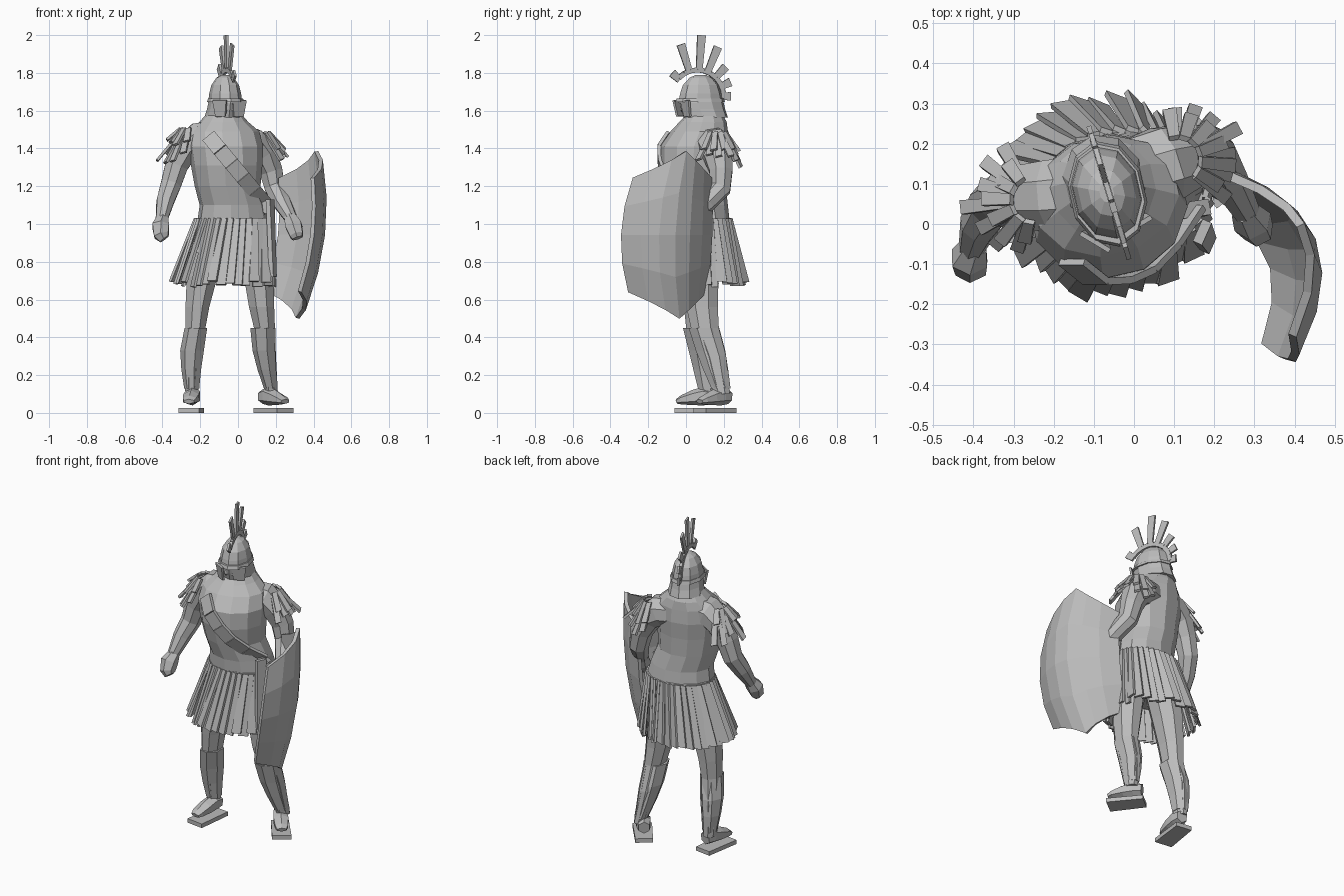
import bpy, bmesh, math, random
from mathutils import Vector as V
from mathutils.bvhtree import BVHTree

random.seed(4)
cube = bpy.data.objects.get("Cube")
if cube:
    bpy.data.objects.remove(cube)

grey = bpy.data.materials.new("stone grey")
grey.use_nodes = True
grey.diffuse_color = (0.5, 0.5, 0.5, 1)
grey.node_tree.nodes["Principled BSDF"].inputs["Base Color"].default_value = (0.5, 0.5, 0.5, 1)


def finish(name, bm):
    bmesh.ops.recalc_face_normals(bm, faces=bm.faces)
    mesh = bpy.data.meshes.new(name)
    bm.to_mesh(mesh)
    bm.free()
    mesh.materials.append(grey)
    obj = bpy.data.objects.new(name, mesh)
    bpy.context.collection.objects.link(obj)
    return obj


def loft(name, rings, n=8, rot=0, ref=None):
    """Skin rings (x, y, z, rx, ry); flat rings, or square to the path if ref is given."""
    bm = bmesh.new()
    pts = [V(r[:3]) for r in rings]
    loops = []
    for i, r in enumerate(rings):
        side = V((math.cos(rot), math.sin(rot), 0))
        up = V((-side.y, side.x, 0))
        if ref:
            d = (pts[min(i + 1, len(pts) - 1)] - pts[max(i - 1, 0)]).normalized()
            side = d.cross(V(ref)).normalized()
            up = side.cross(d)
        angles = [math.tau * (k + 0.5) / n for k in range(n)]
        loops.append([bm.verts.new(pts[i] + side * r[3] * math.cos(a) + up * r[4] * math.sin(a))
                      for a in angles])
    for a, b in zip(loops, loops[1:]):
        for k in range(n):
            bm.faces.new((a[k], a[(k + 1) % n], b[(k + 1) % n], b[k]))
    bm.faces.new(loops[0])
    bm.faces.new(loops[-1])
    return finish(name, bm)


def strip(bm, a, b, w0, w1, side, t):
    """Add a tapered slat from a to b."""
    a, b, side = V(a), V(b), V(side).normalized()
    nrm = (b - a).cross(side).normalized() * t / 2
    ends = [[bm.verts.new(p + side * w / 2 * s + nrm * q)
             for s, q in ((-1, -1), (1, -1), (1, 1), (-1, 1))] for p, w in ((a, w0), (b, w1))]
    bm.faces.new(ends[0])
    bm.faces.new(ends[1])
    for k in range(4):
        j = (k + 1) % 4
        bm.faces.new((ends[0][k], ends[0][j], ends[1][j], ends[1][k]))


# Torso and neck
turn = math.radians(13)
torso = loft("torso", [
    (-.02, .08, 1.0, .2, .15), (-.025, .07, 1.1, .18, .15), (-.055, .05, 1.2, .175, .16),
    (-.06, .04, 1.31, .19, .175), (-.065, .045, 1.41, .2, .18), (-.07, .07, 1.49, .185, .15),
    (-.075, .09, 1.54, .13, .125), (-.075, .1, 1.59, .085, .09)], 12, turn)
loft("neck_and_face", [(-.072, .1, 1.54, .075, .09), (-.066, .07, 1.6, .075, .1),
                       (-.066, .075, 1.68, .075, .1)], 8, turn)

# Chest strap hugging the torso, with a buckle and a scabbard
tree = BVHTree.FromPolygons([v.co for v in torso.data.vertices],
                            [p.vertices[:] for p in torso.data.polygons])
bm = bmesh.new()
path = []
for i in range(6):
    f = i / 5
    x, z = -.155 + .3 * f, 1.465 - .36 * f
    hit = tree.ray_cast(V((x, -1, z)), V((0, 1, 0)))[0]
    path.append(hit + V((0, -.012, 0)))
for a, b in zip(path, path[1:]):
    strip(bm, a, b, .08, .08, (.77, 0, .64), .018)
finish("chest_strap", bm)
bm = bmesh.new()
strip(bm, path[-1] + V((-.05, -.015, .03)), path[-1] + V((.02, -.005, -.03)), .06, .07, (.7, .2, .7), .04)
finish("strap_buckle", bm)
bm = bmesh.new()
strip(bm, (.17, -.02, 1.13), (.185, -.05, .72), .06, .045, (.4, .9, 0), .025)
finish("scabbard", bm)

# Helmet dome, brim and neck guard
loft("helmet_dome", [(-.068, .078, 1.64, .088, .122), (-.068, .078, 1.69, .083, .112),
                     (-.068, .078, 1.735, .072, .097), (-.068, .078, 1.775, .045, .06),
                     (-.068, .078, 1.79, .018, .025)], 10, turn)
loft("helmet_brim", [(-.066, .075, 1.645, .097, .135), (-.066, .075, 1.665, .09, .128)], 10, turn)
loft("helmet_guard", [(-.075, .105, 1.565, .102, .12), (-.07, .09, 1.61, .092, .12),
                      (-.066, .08, 1.655, .086, .12)], 10, turn)
bm = bmesh.new()
for s in (-1, 1):
    strip(bm, (-.045 + s * .052, -.025 + s * .02, 1.655), (-.045 + s * .047, -.012 + s * .02, 1.57),
          .085, .06, (.75, s * .45, 0), .012)
finish("cheek_plates", bm)

# Fanned crest over the helmet
back = V((-.29, .957, 0))
hub = V((-.057, .06, 1.67))


def crest_point(deg, r):
    a = math.radians(deg)
    return hub + back * r * math.cos(a) + V((0, 0, r * math.sin(a)))


bm = bmesh.new()
for deg, r in ((137, .19), (108, .295), (86, .33), (67, .29), (46, .225), (24, .2), (2, .185)):
    edge = crest_point(deg + 90, 1) - hub
    strip(bm, crest_point(deg, .135), crest_point(deg, r), .034, .046, edge, .012)
for deg in range(0, 135, 15):
    radial = crest_point(deg + 7.5, 1) - hub
    strip(bm, crest_point(deg, .146), crest_point(deg + 15, .146), .026, .026, radial, .016)
finish("helmet_crest", bm)

# Pleated skirt with an open hem
loft("skirt_lining", [(-.045, .075, .85, .22, .18), (-.02, .08, 1.03, .195, .15)], 16)
bm = bmesh.new()
count = 38
for i in range(count):
    a = math.tau * i / count
    c, s = math.cos(a), math.sin(a)
    j = random.uniform(-.02, .014)
    skew = random.uniform(.2, .7)
    tangent = V((-s + skew * c, c + skew * s, 0))
    strip(bm, (-.02 + .2 * c, .08 + .155 * s, 1.03),
          (-.068 + (.268 + j) * c, .07 + (.24 + j) * s, .685 + j), .03, .056, tangent, .014)
finish("skirt_pleats", bm)

# Arms and fists
loft("right_arm", [(-.12, .08, 1.465, .09, .1), (-.21, .07, 1.455, .088, .095), (-.28, .065, 1.4, .08, .085),
                   (-.325, .06, 1.31, .066, .07), (-.355, .05, 1.21, .058, .062),
                   (-.385, 0, 1.12, .05, .052), (-.405, -.06, 1.02, .033, .035)], 8, 0, (0, 1, 0))
loft("right_fist", [(-.4, -.055, 1.03, .035, .035), (-.41, -.085, .99, .05, .05),
                    (-.405, -.11, .94, .045, .04), (-.39, -.115, .92, .03, .025)], 6, 0, (0, 1, 0))
loft("left_arm", [(.0, .12, 1.43, .09, .1), (.08, .15, 1.42, .092, .1), (.135, .17, 1.37, .08, .085),
                  (.175, .185, 1.28, .066, .066), (.195, .18, 1.19, .057, .062),
                  (.235, .11, 1.11, .05, .05), (.28, .03, 1.03, .035, .035)], 8, 0, (0, 1, 0))
loft("left_fist", [(.275, .035, 1.04, .035, .035), (.295, .005, .99, .05, .05),
                   (.31, -.02, .94, .04, .04), (.315, -.025, .925, .03, .025)], 6, 0, (0, 1, 0))

# Shoulder flaps: a short layer over a long layer
for name, centre, mid in (("right", (-.25, .06, 1.47), 186), ("left", (.11, .16, 1.45), 28)):
    bm = bmesh.new()
    for layer, n, reach, drop in ((0, 7, .165, .11), (1, 6, .14, .055)):
        for i in range(n):
            a = math.radians(mid - 66 + 132 * i / (n - 1) + layer * 6)
            out = V((math.cos(a), math.sin(a), 0))
            r = reach + random.uniform(-.02, .015) - .025 * abs(2 * i / (n - 1) - 1)
            top = V(centre) + out * .055 + V((0, 0, .015 + .02 * layer))
            strip(bm, top, V(centre) + out * r - V((0, 0, drop + random.uniform(-.03, .04))),
                  .028, .036, (-out.y, out.x, .25), .014)
    finish(name + "_shoulder_flaps", bm)

# Legs, greaves, feet and base plates
loft("right_leg", [(-.13, .07, .95, .1, .11), (-.19, .068, .72, .088, .1), (-.215, .068, .56, .068, .085),
                   (-.225, .07, .45, .057, .075), (-.24, .095, .3, .055, .068), (-.245, .115, .1, .036, .045)])
loft("right_greave", [(-.22, .06, .45, .063, .078), (-.24, .088, .33, .066, .076),
                      (-.245, .102, .23, .055, .065), (-.243, .112, .13, .042, .05)], 7)
loft("left_leg", [(.06, .09, .95, .1, .11), (.11, .08, .72, .085, .1), (.125, .085, .56, .072, .09),
                  (.14, .1, .45, .06, .08), (.15, .15, .3, .055, .068), (.18, .19, .1, .034, .045)])
loft("left_greave", [(.135, .095, .45, .07, .083), (.14, .13, .33, .063, .08),
                     (.155, .157, .23, .052, .068), (.175, .185, .13, .038, .052)], 7)
for name, x, y, deg, half in (("right", -.245, .055, -8, .11), ("left", .185, .155, 38, .105)):
    a = math.radians(deg)
    d = V((math.sin(a), -math.cos(a), 0))
    o = V((x, y, 0))
    spine = [(-.09, .085, .035, .038), (-.04, .09, .045, .05), (.02, .08, .048, .04),
             (.08, .068, .042, .024), (.105, .06, .03, .013)]
    loft(name + "_foot", [(*(o + d * s + V((0, 0, z))), rx, ry) for s, z, rx, ry in spine],
         6, 0, (0, 0, 1))
    bm = bmesh.new()
    strip(bm, o - d * half + V((0, 0, .0125)), o + d * half + V((0, 0, .0125)), .1, .11, (-d.y, d.x, 0), .025)
    finish(name + "_base_plate", bm)

# Curved shield with pointed top and bottom
bm = bmesh.new()
cols, rows = 7, 5
grid = []
for i in range(cols):
    u = -1 + 2 * i / (cols - 1)
    line = []
    for k in range(rows):
        w = (-1 + 2 * k / (rows - 1)) * (1 - .32 * abs(u))
        bulge = .13 * (1 - u * u) - .07 * w * w
        x = .305 + .05 * w + .088 * u + bulge
        y = -.105 + .018 * w + .063 * w * w - u * (.235 - .07 * w * w) + bulge * .35
        line.append(bm.verts.new((x, y, .943 + .442 * w)))
    grid.append(line)
for p, q in zip(grid, grid[1:]):
    for k in range(rows - 1):
        bm.faces.new((p[k], q[k], q[k + 1], p[k + 1]))
shield = finish("shield", bm)
solid = shield.modifiers.new("thickness", 'SOLIDIFY')
solid.thickness = .022
solid.offset = 0
